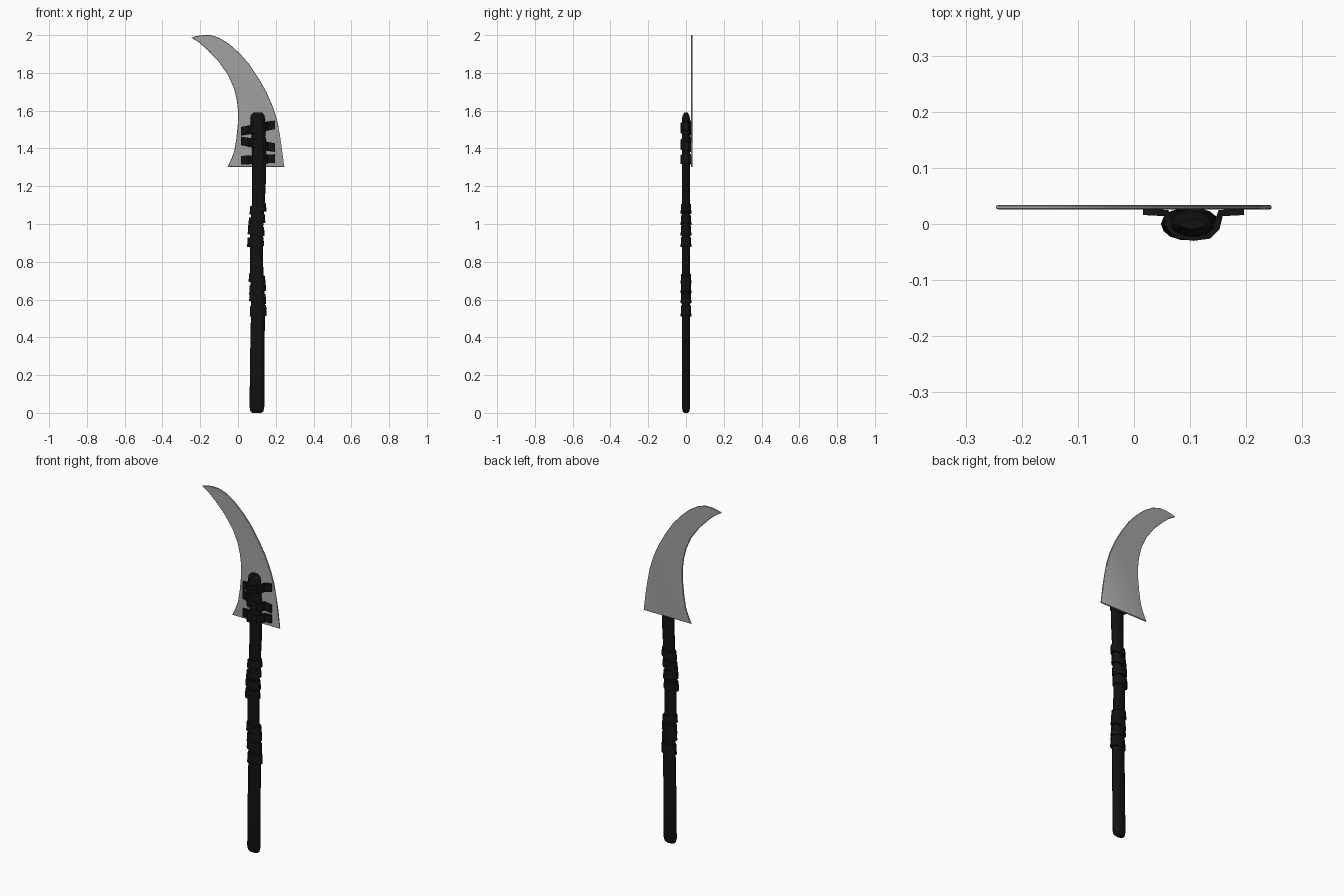
import bpy, bmesh
from math import cos, sin, pi, radians

if "Cube" in bpy.data.objects:
    bpy.data.objects.remove(bpy.data.objects["Cube"])


def mat(name, c):
    m = bpy.data.materials.new(name)
    m.diffuse_color = (*c, 1)
    m.use_nodes = True
    m.node_tree.nodes["Principled BSDF"].inputs["Base Color"].default_value = m.diffuse_color
    return m


BLACK = mat("dark_wrap", (0.006, 0.006, 0.006))
STEEL = mat("steel", (0.36, 0.36, 0.36))


def finish(bm, name, material, angle=35):
    bmesh.ops.recalc_face_normals(bm, faces=bm.faces)
    me = bpy.data.meshes.new(name)
    bm.to_mesh(me)
    bm.free()
    ob = bpy.data.objects.new(name, me)
    bpy.context.collection.objects.link(ob)
    me.materials.append(material)
    bpy.ops.object.select_all(action='DESELECT')
    ob.select_set(True)
    bpy.context.view_layer.objects.active = ob
    bpy.ops.object.shade_smooth_by_angle(angle=radians(angle))
    return ob


def loft(bm, rings, caps=True, closed=False):
    rows = [[bm.verts.new(p) for p in r] for r in rings]
    n = len(rows[0])
    pairs = list(zip(rows, rows[1:])) + ([(rows[-1], rows[0])] if closed else [])
    for a, b in pairs:
        for i in range(n):
            j = (i + 1) % n
            bm.faces.new((a[i], a[j], b[j], b[i]))
    if caps:
        bm.faces.new(rows[0])
        bm.faces.new(rows[-1])


def ellipse(cx, z, rx, ry, tilt=0.0, n=14):
    return [(cx + rx * cos(2 * pi * i / n), ry * sin(2 * pi * i / n),
             z + tilt * rx * cos(2 * pi * i / n)) for i in range(n)]


# shaft: slightly crooked flattened pole with rounded ends (z, centre x, half width, half depth)
bm = bmesh.new()
stations = [(0.0, .10, .024, .010), (.008, .10, .034, .018), (.03, .10, .039, .022),
            (.3, .102, .038, .022), (.55, .106, .037, .022), (.75, .099, .035, .021),
            (.95, .097, .034, .021), (1.1, .107, .034, .021), (1.25, .112, .037, .022),
            (1.4, .112, .037, .023), (1.55, .104, .039, .023), (1.575, .104, .035, .018),
            (1.59, .104, .022, .009)]
loft(bm, [ellipse(x, z, rx, ry) for z, x, rx, ry in stations])
finish(bm, "shaft", BLACK)

# grip wraps: two groups of tilted bands (z, centre x, half height, tilt)
bands = [(.54, .107, .028, .05), (.61, .104, .026, -.18), (.66, .104, .024, .2), (.71, .101, .022, -.15),
         (.905, .093, .025, .06), (.965, .096, .024, -.12), (1.02, .1, .022, .2), (1.08, .106, .022, .2)]
for k, (z, x, h, t) in enumerate(bands):
    bm = bmesh.new()
    w, d = .045, .029
    loft(bm, [ellipse(x, z - h, w - .012, d - .01, t), ellipse(x, z - h, w, d, t),
              ellipse(x, z + h, w - .003, d - .002, t), ellipse(x, z + h, w - .012, d - .01, t)], False)
    finish(bm, f"grip_wrap_{k + 1}", BLACK)

# blade: hooked outline, thin plate with a small edge bevel
outline = [(-.246, 1.986), (-.225, 1.994), (-.19, 2.0), (-.145, 2.0), (-.10, 1.986), (-.045, 1.952),
           (.01, 1.902), (.06, 1.845), (.11, 1.77), (.15, 1.70), (.185, 1.62), (.207, 1.55),
           (.222, 1.47), (.232, 1.40), (.245, 1.302), (-.055, 1.302), (-.035, 1.345), (-.02, 1.385),
           (-.009, 1.45), (-.001, 1.53), (0, 1.60), (-.007, 1.66), (-.022, 1.72), (-.053, 1.79),
           (-.105, 1.863), (-.165, 1.925), (-.205, 1.96)]
bm = bmesh.new()
y0, y1 = .026, .034
f = bm.faces.new([bm.verts.new((x, y0, z)) for x, z in outline])
ext = bmesh.ops.extrude_face_region(bm, geom=[f])
for v in ext["geom"]:
    if isinstance(v, bmesh.types.BMVert):
        v.co.y = y1
rim = [e for e in bm.edges if abs(e.verts[0].co.y - e.verts[1].co.y) < 1e-5]
bmesh.ops.bevel(bm, geom=rim, offset=.002, segments=1, affect='EDGES')
finish(bm, "blade", STEEL, 30)

# blade straps: bands lying on the blade and arching over the shaft front
path = [(-.09, .020), (-.052, .018), (-.046, -.006), (-.03, -.022), (0, -.026)]
path += [(-x, y) for x, y in reversed(path[:-1])]
for k, (cx, z, h, t) in enumerate([(.106, 1.342, .023, .05), (.106, 1.422, .023, -.2), (.106, 1.508, .023, .19)]):
    bm = bmesh.new()
    rings = []
    for x, y in path:
        s = .93 if abs(x) < .05 else 1
        xi, yi = x * s * .86, y + .007
        zc = z + t * x
        rings.append([(cx + x, y - .004, zc - h), (cx + x, y - .004, zc + h),
                      (cx + (x if abs(x) > .08 else xi), yi, zc + h),
                      (cx + (x if abs(x) > .08 else xi), yi, zc - h)])
    loft(bm, rings)
    finish(bm, f"blade_strap_{k + 1}", BLACK)
